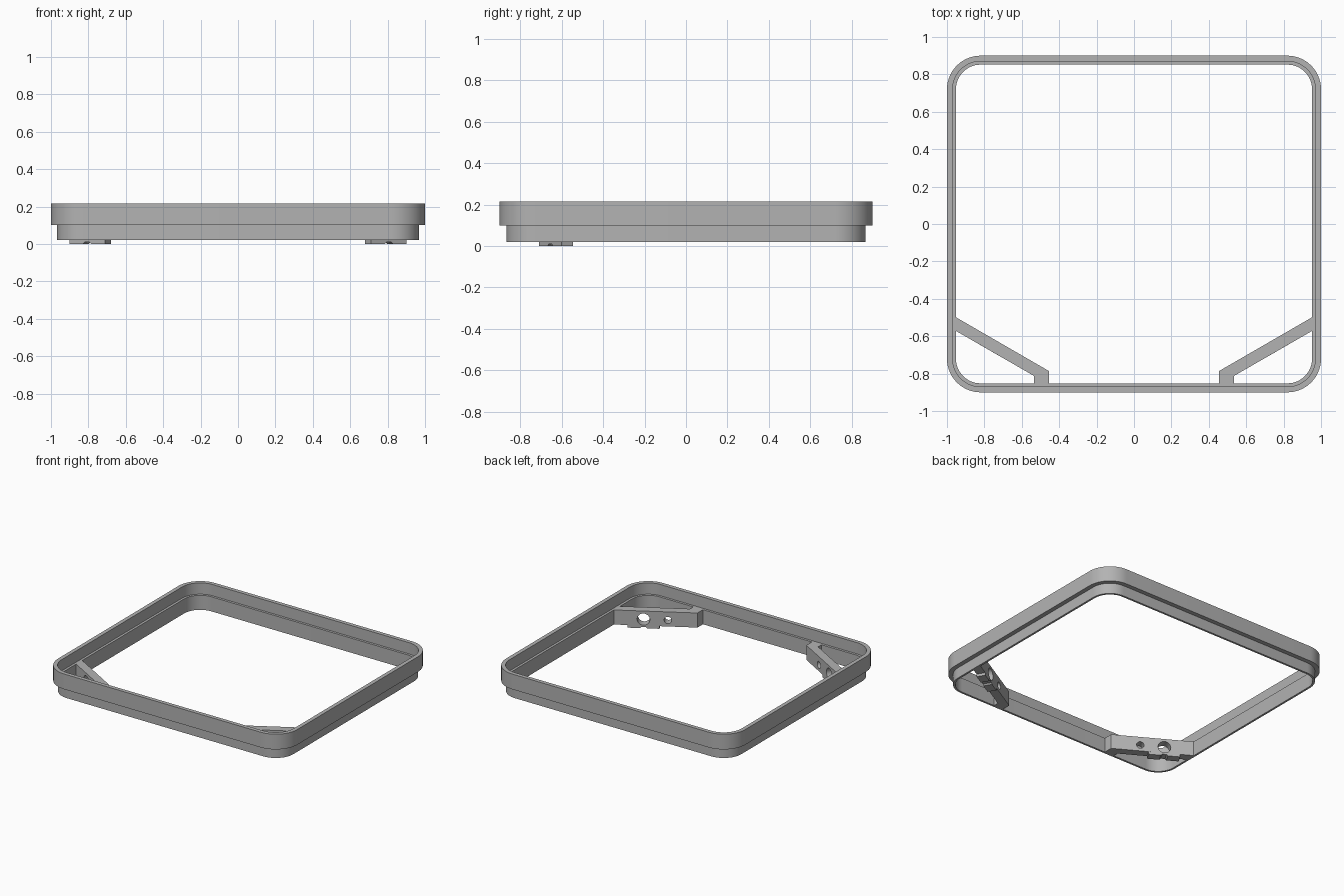
import bpy, bmesh, math
from mathutils import Vector, Matrix

old = bpy.data.objects.get("Cube")
if old:
    bpy.data.objects.remove(old, do_unlink=True)

grey = bpy.data.materials.new("plain_grey")
grey.use_nodes = True
colour = (0.45, 0.45, 0.45, 1)
grey.diffuse_color = colour
grey.node_tree.nodes["Principled BSDF"].inputs["Base Color"].default_value = colour


def add_object(name, bm):
    bmesh.ops.recalc_face_normals(bm, faces=bm.faces)
    mesh = bpy.data.meshes.new(name)
    bm.to_mesh(mesh)
    bm.free()
    mesh.materials.append(grey)
    ob = bpy.data.objects.new(name, mesh)
    bpy.context.collection.objects.link(ob)
    return ob


def activate(ob):
    bpy.ops.object.select_all(action="DESELECT")
    ob.select_set(True)
    bpy.context.view_layer.objects.active = ob


def finish(ob):
    activate(ob)
    bpy.ops.object.shade_smooth_by_angle(angle=math.radians(30))


def rounded_loop(inset, z, steps=14):
    """Rounded rectangle, inset from the outer edge."""
    hx, hy, r = 1.0 - inset, 0.9 - inset, 0.18 - inset
    pts = []
    for k, (sx, sy) in enumerate([(1, 1), (-1, 1), (-1, -1), (1, -1)]):
        for i in range(steps + 1):
            a = (k + i / steps) * math.pi / 2
            pts.append((sx * (hx - r) + r * math.cos(a),
                        sy * (hy - r) + r * math.sin(a), z))
    return pts


def extrude(points, direction):
    bm = bmesh.new()
    face = bm.faces.new([bm.verts.new(p) for p in points])
    ext = bmesh.ops.extrude_face_region(bm, geom=[face])
    bmesh.ops.translate(bm, vec=direction,
                        verts=[v for v in ext["geom"] if isinstance(v, bmesh.types.BMVert)])
    return bm


def mirror_x(ob):
    activate(ob)
    mod = ob.modifiers.new("mirror", "MIRROR")
    mod.use_mirror_merge = False
    bpy.ops.object.modifier_apply(modifier=mod.name)


# Stepped frame: wide upper band with a ledge, narrower lower skirt
BOTTOM, SEAM, LEDGE, TOP = 0.02, 0.1, 0.13, 0.215
section = [(0, TOP), (0, SEAM), (0.033, SEAM), (0.033, BOTTOM),
           (0.048, BOTTOM), (0.048, LEDGE), (0.03, LEDGE), (0.03, TOP)]
bm = bmesh.new()
loops = [[bm.verts.new(p) for p in rounded_loop(*s)] for s in section]
for j, loop in enumerate(loops):
    nxt = loops[(j + 1) % len(loops)]
    for i in range(len(loop)):
        n = (i + 1) % len(loop)
        bm.faces.new((loop[i], loop[n], nxt[n], nxt[i]))
finish(add_object("frame", bm))

# Diagonal corner brackets
outline = [(0.955, -0.497), (0.455, -0.786), (0.455, -0.858),
           (0.535, -0.858), (0.535, -0.812), (0.955, -0.57)]
bracket = add_object("corner_brackets",
                     extrude([(x, y, BOTTOM) for x, y in outline],
                             Vector((0, 0, LEDGE - BOTTOM))))
along = Vector((0.866, 0.5, 0))
across = Vector((0.5, -0.866, 0))

# Large and small cross holes through each bracket
for x, y, radius in [(0.79, -0.625, 0.044), (0.645, -0.709, 0.026)]:
    bm = bmesh.new()
    bmesh.ops.create_cone(bm, cap_ends=True, segments=32, radius1=radius, radius2=radius,
                          depth=0.2, matrix=Matrix.Translation((x, y, 0.067))
                          @ across.to_track_quat("Z", "Y").to_matrix().to_4x4())
    cutter = add_object("hole_cutter", bm)
    cutter.hide_render = True
    activate(bracket)
    mod = bracket.modifiers.new("hole", "BOOLEAN")
    mod.operation, mod.solver, mod.object = "DIFFERENCE", "EXACT", cutter
    bpy.ops.object.modifier_apply(modifier=mod.name)
    bpy.data.objects.remove(cutter, do_unlink=True)
mirror_x(bracket)
finish(bracket)

# Notched foot pads under the large holes
start = Vector((0.68, -0.656, 0))
profile = [(0, BOTTOM), (0, 0), (0.085, 0), (0.095, 0.01),
           (0.125, 0.01), (0.135, 0), (0.22, 0), (0.22, BOTTOM)]
pads = add_object("foot_pads", extrude([start + along * d + Vector((0, 0, z)) for d, z in profile],
                                       across * 0.063))
mirror_x(pads)
finish(pads)
